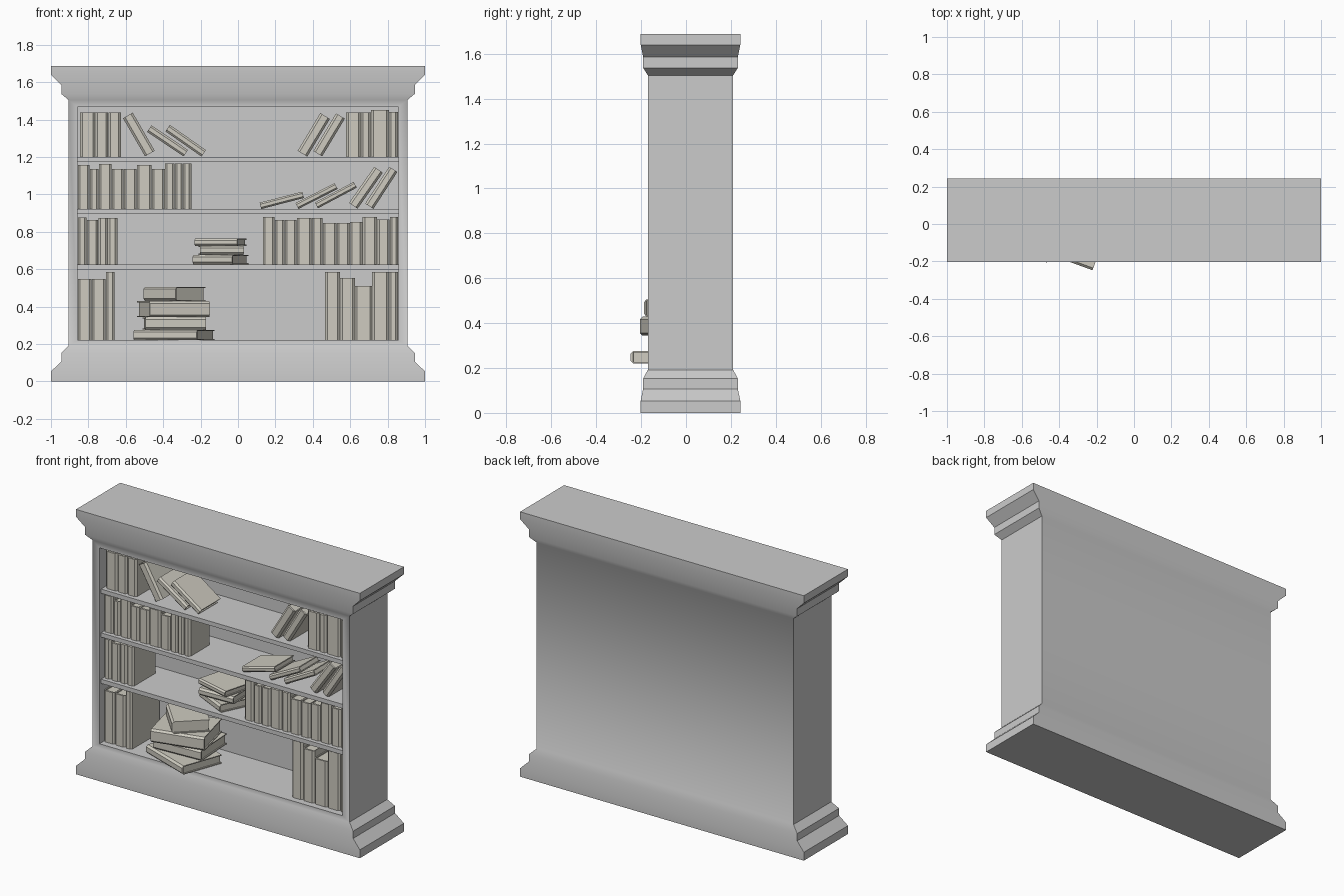
import bpy, bmesh
from math import radians
from mathutils import Matrix, Vector

if "Cube" in bpy.data.objects:
    bpy.data.objects.remove(bpy.data.objects["Cube"])

FRONT = -0.13          # spine line of the standing books
BOARD = 0.006          # cover board thickness

book_mat = bpy.data.materials.new("book_cloth")
book_mat.diffuse_color = (0.62, 0.60, 0.53, 1)
book_mat.use_nodes = True
book_mat.node_tree.nodes["Principled BSDF"].inputs["Base Color"].default_value = book_mat.diffuse_color


def add_object(bm, name, mat=None):
    bmesh.ops.recalc_face_normals(bm, faces=bm.faces)
    me = bpy.data.meshes.new(name)
    bm.to_mesh(me)
    bm.free()
    ob = bpy.data.objects.new(name, me)
    bpy.context.collection.objects.link(ob)
    if mat:
        me.materials.append(mat)
    return ob


def box(bm, x0, x1, y0, y1, z0, z1):
    m = Matrix.Translation(((x0 + x1) / 2, (y0 + y1) / 2, (z0 + z1) / 2))
    m = m @ Matrix.Diagonal((x1 - x0, y1 - y0, z1 - z0, 1))
    bmesh.ops.create_cube(bm, size=1, matrix=m)


# Case: rectangular rings (half width, half depth, height) lofted upward
RINGS = [(1.0, 0.222, 0), (1.0, 0.222, 0.053), (0.945, 0.211, 0.107),
         (0.945, 0.211, 0.153), (0.905, 0.19, 0.192), (0.905, 0.19, 1.504),
         (0.945, 0.211, 1.537), (0.945, 0.211, 1.586), (1.0, 0.222, 1.64),
         (1.0, 0.222, 1.687)]
CY = 0.02
bm = bmesh.new()
loops = [[bm.verts.new((sx * hx, CY + sy * hy, z))
          for sx, sy in ((-1, -1), (1, -1), (1, 1), (-1, 1))] for hx, hy, z in RINGS]
bm.faces.new(loops[0][::-1])
bm.faces.new(loops[-1])
body_front = None
for i, (lo, hi) in enumerate(zip(loops, loops[1:])):
    for k in range(4):
        n = (k + 1) % 4
        f = bm.faces.new((lo[k], lo[n], hi[n], hi[k]))
        if i == 4 and k == 0:
            body_front = f
bm.normal_update()

# Opening: inset the body front and push it back
bmesh.ops.inset_region(bm, faces=[body_front], thickness=0.03)
for v in body_front.verts:
    v.co.x = 0.857 if v.co.x > 0 else -0.857
    v.co.z = 1.468 if v.co.z > 0.8 else 0.22
back = bmesh.ops.extrude_discrete_faces(bm, faces=[body_front])["faces"][0]
for v in back.verts:
    v.co.y = 0.17
case = add_object(bm, "bookcase_body")
bpy.context.view_layer.objects.active = case
case.select_set(True)
bpy.ops.object.shade_smooth_by_angle(angle=radians(40))

# Shelves
for i, top in enumerate((0.626, 0.921, 1.2)):
    bm = bmesh.new()
    box(bm, -0.857, 0.857, -0.155, 0.17, top - 0.027, top)
    add_object(bm, f"shelf_{i + 1}")


def book(name, t, h, d, matrix):
    """Cover with chamfered spine, open at the fore edge, round an inset page block."""
    bm = bmesh.new()
    w, c, b, y = t / 2, min(0.012, t / 4), BOARD, d / 2
    outline = [(-w, y), (-w, c - y), (c - w, -y), (w - c, -y), (w, c - y), (w, y),
               (w - b, y), (w - b, c - y), (b - w, c - y), (b - w, y)]
    face = bm.faces.new([bm.verts.new((px, py, -h / 2)) for px, py in outline])
    ext = bmesh.ops.extrude_face_region(bm, geom=[face])["geom"]
    bmesh.ops.translate(bm, vec=(0, 0, h),
                        verts=[g for g in ext if isinstance(g, bmesh.types.BMVert)])
    box(bm, b - w, w - b, c - y, y - 0.007, 0.007 - h / 2, h / 2 - 0.007)
    ob = add_object(bm, name, book_mat)
    ob.matrix_world = matrix


# Standing rows: floor height, left edge, depth, (thickness, height) of each book
ROWS = {
    "top_left": (1.2, -0.845, 0.2, [(.081, .237), (.07, .237), (.068, .237)]),
    "top_right": (1.2, 0.577, 0.2, [(.08, .238), (.054, .238), (.096, .25), (.048, .24)]),
    "upper_left": (0.921, -0.857, 0.2,
                   [(.064, .235), (.048, .215), (.07, .24), (.064, .215), (.07, .215),
                    (.08, .235), (.07, .215), (.053, .245), (.043, .245), (.046, .245)]),
    "lower_left": (0.626, -0.857, 0.22, [(.048, .25), (.062, .238), (.05, .247), (.052, .247)]),
    "lower_right": (0.626, 0.133, 0.22,
                    [(.063, .252), (.054, .238), (.064, .238), (.08, .248), (.059, .248),
                     (.075, .22), (.07, .22), (.068, .227), (.077, .252), (.068, .24),
                     (.044, .252)]),
    "bottom_left": (0.22, -0.857, 0.28, [(.075, .327), (.075, .327), (.048, .364)]),
    "bottom_right": (0.22, 0.465, 0.28,
                     [(.08, .364), (.08, .332), (.092, .29), (.09, .364), (.048, .364)]),
}
for row, (floor, x, d, books) in ROWS.items():
    for i, (t, h) in enumerate(books):
        book(f"standing_book_{row}_{i + 1}", t - 0.001, h, d,
             Matrix.Translation((x + t / 2, FRONT + d / 2, floor + h / 2)))
        x += t

# Leaning books: centre x, centre z, tilt to the right, thickness
LEANING = [(-.53, 1.32, -30, .06), (-.377, 1.286, -56, .042), (-.28, 1.287, -55, .042),
           (.405, 1.318, 31, .06), (.487, 1.318, 31, .055), (.234, .968, 75.5, .035),
           (.42, .991, 63, .035), (.523, .996, 62, .035), (.684, 1.035, 35, .055),
           (.766, 1.035, 33, .052)]
for i, (x, z, tilt, t) in enumerate(LEANING):
    book(f"leaning_book_{i + 1}", t, 0.235, 0.2,
         Matrix.Translation((x, FRONT + 0.1, z)) @ Matrix.Rotation(radians(tilt), 4, 'Y'))

# Lying stacks, bottom to top: x, y, turn, thickness, length, depth
STACKS = {
    "small": (0.626, [(-.094, 0, -26, .05, .235, .2), (-.09, 0, 2, .047, .235, .2),
                      (-.093, 0, -15, .038, .235, .2)]),
    "large": (0.22, [(-.343, -.054, -20, .055, .36, .28), (-.34, 0, 3, .067, .325, .28),
                     (-.345, -.03, 14, .085, .33, .28), (-.34, -.02, -47, .075, .25, .22)]),
}
for name, (z, books) in STACKS.items():
    for i, (x, y, turn, t, h, d) in enumerate(books):
        m = Matrix.Translation((x, y, z + t / 2)) @ Matrix.Rotation(radians(turn), 4, 'Z')
        book(f"{name}_stack_book_{i + 1}", t, h, d, m @ Matrix.Rotation(radians(90), 4, 'Y'))
        z += t + 0.001
